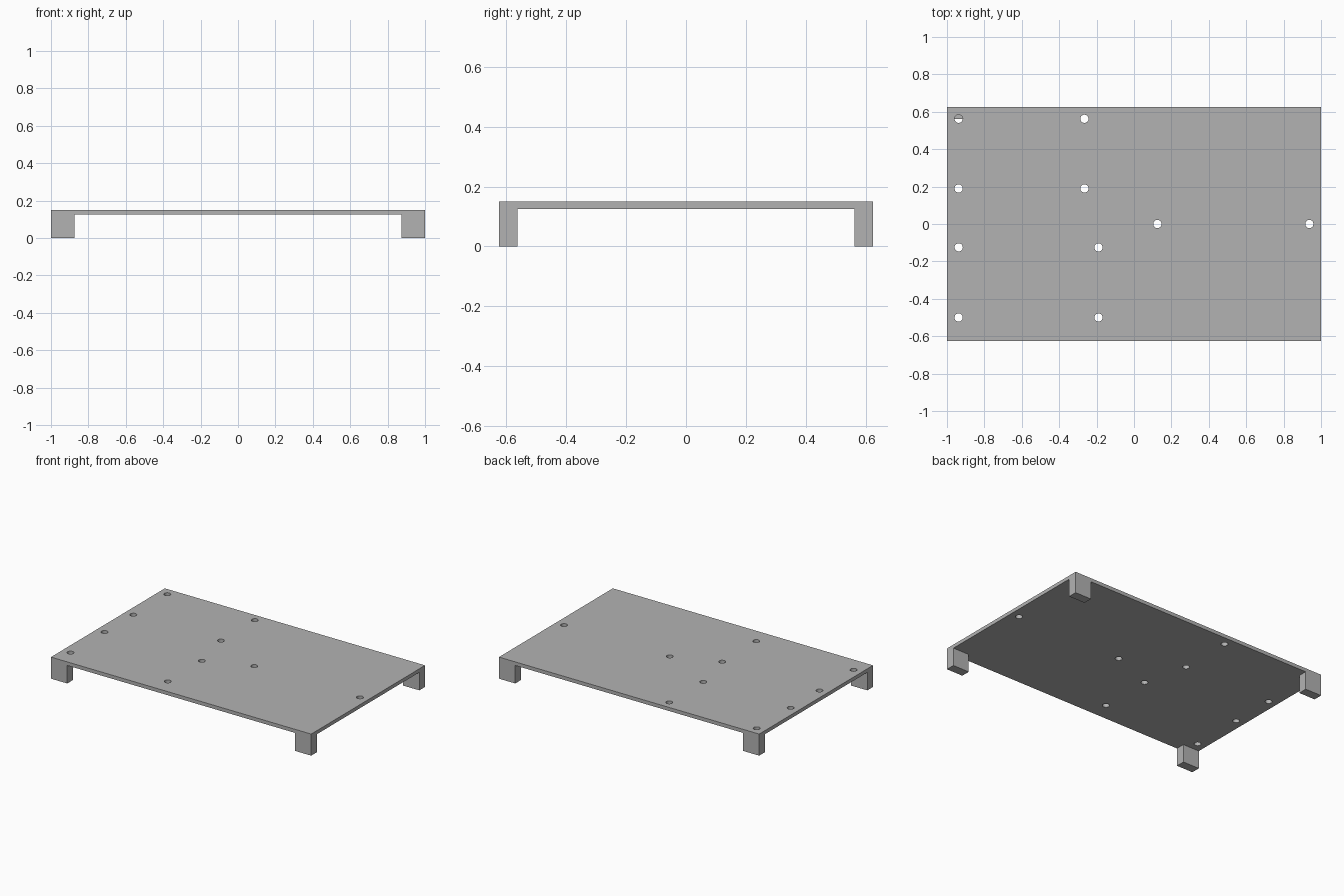
import bpy
import bmesh
from mathutils import Matrix, Vector

if "Cube" in bpy.data.objects:
    bpy.data.objects.remove(bpy.data.objects["Cube"], do_unlink=True)

LENGTH, WIDTH, HEIGHT = 2.0, 1.25, 0.15
THICK = 0.025
LEG = Vector((0.125, 0.0625, HEIGHT - THICK))
HOLE_RADIUS = 0.022
HOLES = [(-0.9375, 0.5625), (-0.265, 0.5625), (-0.9375, 0.19), (-0.265, 0.19),
         (-0.9375, -0.125), (-0.19, -0.125), (-0.9375, -0.5), (-0.19, -0.5),
         (0.125, 0), (0.9375, 0)]

grey = bpy.data.materials.new("plain grey")
grey.use_nodes = True
colour = (0.45, 0.45, 0.45, 1)
grey.diffuse_color = colour
grey.node_tree.nodes["Principled BSDF"].inputs["Base Color"].default_value = colour


def make_object(name, bm):
    mesh = bpy.data.meshes.new(name)
    bm.to_mesh(mesh)
    bm.free()
    mesh.materials.append(grey)
    obj = bpy.data.objects.new(name, mesh)
    bpy.context.collection.objects.link(obj)
    return obj


def box(name, size, centre):
    bm = bmesh.new()
    bmesh.ops.create_cube(bm, size=1, matrix=Matrix.LocRotScale(centre, None, size))
    return make_object(name, bm)


# Flat top plate
plate = box("top_plate", Vector((LENGTH, WIDTH, THICK)), Vector((0, 0, HEIGHT - THICK / 2)))

# Round mounting holes through the plate
bm = bmesh.new()
for x, y in HOLES:
    bmesh.ops.create_cone(bm, cap_ends=True, segments=32, radius1=HOLE_RADIUS,
                          radius2=HOLE_RADIUS, depth=THICK * 3,
                          matrix=Matrix.Translation((x, y, HEIGHT - THICK / 2)))
cutter = make_object("hole_cutter", bm)
cutter.hide_render = True
cut = plate.modifiers.new("mounting holes", "BOOLEAN")
cut.operation = "DIFFERENCE"
cut.solver = "EXACT"
cut.object = cutter
bpy.context.view_layer.objects.active = plate
bpy.ops.object.modifier_apply(modifier=cut.name)
bpy.data.objects.remove(cutter, do_unlink=True)

# Smooth hole walls with crisp rims
plate.select_set(True)
bpy.ops.object.shade_smooth_by_angle()

# Four corner legs
for side, sx in (("left", 1), ("right", -1)):
    for end, sy in (("front", -1), ("back", 1)):
        box(f"{end}_{side}_leg", LEG, Vector((sx * (LENGTH - LEG.x) / 2,
                                              sy * (WIDTH - LEG.y) / 2, LEG.z / 2)))
